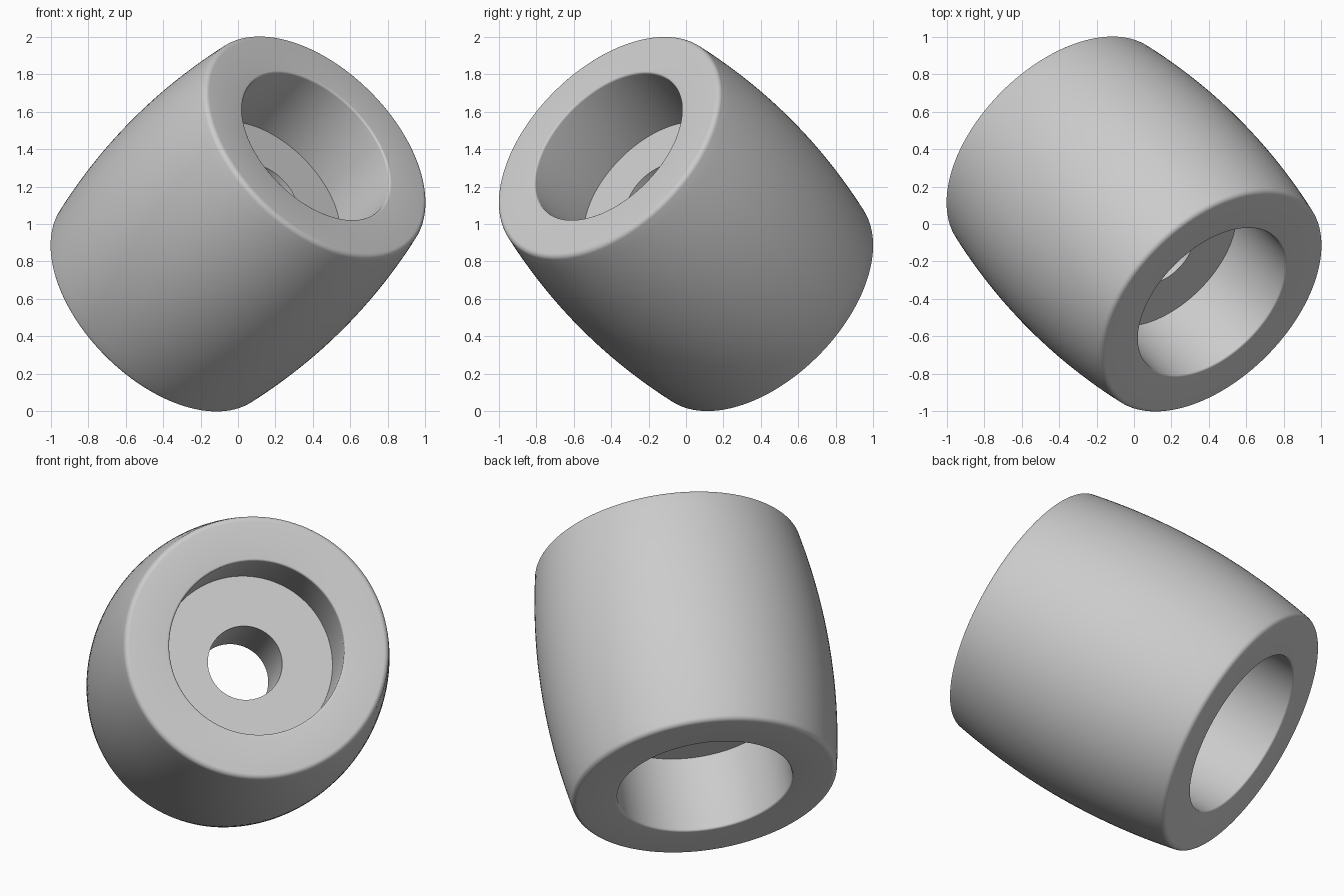
import bpy
import bmesh
from math import cos, sin, pi, radians, sqrt
from mathutils import Matrix, Vector

cube = bpy.data.objects.get("Cube")
if cube:
    bpy.data.objects.remove(cube, do_unlink=True)

HALF = 0.722       # half length along the axis
BELLY = 0.793      # barrel radius at the middle
END = 0.729        # barrel radius at the ends
ROUND = 0.03       # outer edge rounding
LIP = 0.012        # counterbore edge rounding
BORE = 0.48        # counterbore radius
FLOOR = 0.267      # counterbore floor distance from the middle
HOLE = 0.204       # through hole radius


def arc(radius, height, size, start, end, steps):
    """Points (radius, height) on an arc, angles in degrees."""
    return [(radius + size * cos(a), height + size * sin(a))
            for a in (radians(start + (end - start) * i / steps) for i in range(steps + 1))]


# Upper half of the wall section, from the hole around to the belly
section = [(HOLE, FLOOR), (BORE, FLOOR)]
section += arc(BORE + LIP, HALF - LIP, LIP, 180, 90, 4)
section += arc(END - ROUND, HALF - ROUND, ROUND, 90, 10, 8)
top = section[-1][1]
section += [(BELLY - (BELLY - section[-1][0]) * (i / 12) ** 2, top * i / 12)
            for i in range(11, -1, -1)]

# Mirror to the other end, leaving out the shared belly point
section += [(r, -h) for r, h in reversed(section[:-1])]

# Turn the section around the axis
bm = bmesh.new()
verts = [bm.verts.new((r, 0, h)) for r, h in section]
edges = [bm.edges.new((v, verts[(i + 1) % len(verts)])) for i, v in enumerate(verts)]
bmesh.ops.spin(bm, geom=verts + edges, cent=(0, 0, 0), axis=(0, 0, 1),
               angle=2 * pi, steps=128, use_merge=True)
bmesh.ops.remove_doubles(bm, verts=bm.verts[:], dist=0.0001)
bmesh.ops.recalc_face_normals(bm, faces=bm.faces[:])

# Tilt the axis onto the cube diagonal and lift the part onto the floor
tilt = Vector((0, 0, 1)).rotation_difference(Vector((1, -1, 1))).to_matrix().to_4x4()
bm.transform(Matrix.Translation((0, 0, 1)) @ tilt)

mesh = bpy.data.meshes.new("barrel_spacer")
bm.to_mesh(mesh)
bm.free()
spacer = bpy.data.objects.new("barrel_spacer", mesh)
bpy.context.collection.objects.link(spacer)

grey = bpy.data.materials.new("light_grey")
grey.use_nodes = True
color = (0.6, 0.6, 0.6, 1)
grey.diffuse_color = color
grey.node_tree.nodes["Principled BSDF"].inputs["Base Color"].default_value = color
mesh.materials.append(grey)

bpy.ops.object.select_all(action="DESELECT")
spacer.select_set(True)
bpy.context.view_layer.objects.active = spacer
bpy.ops.object.shade_smooth_by_angle(angle=radians(35))
